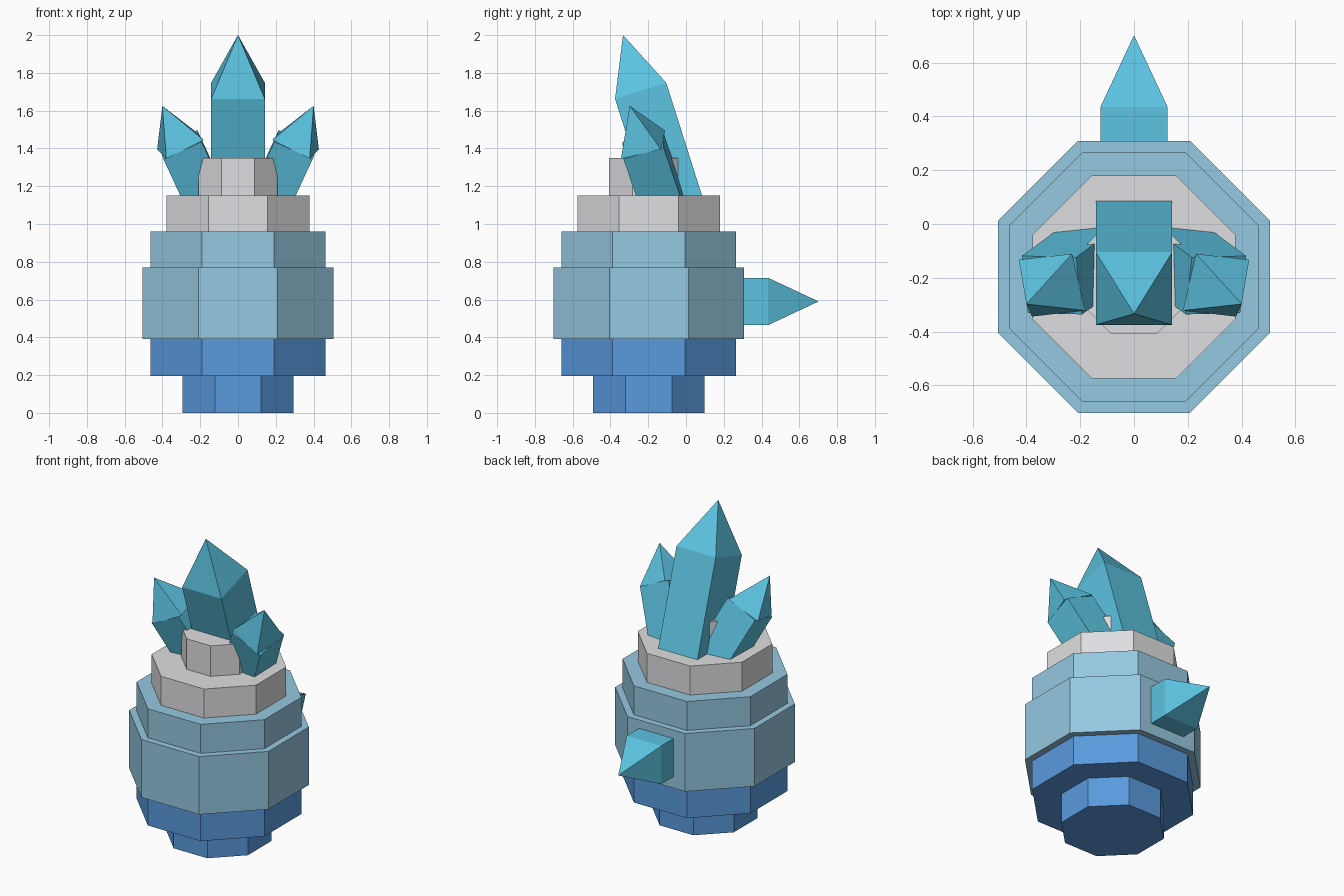
import bpy, bmesh, math
from mathutils import Vector, Matrix

if "Cube" in bpy.data.objects:
    bpy.data.objects.remove(bpy.data.objects["Cube"])

CY = -0.197  # y of the body axis


def material(name, rgb):
    m = bpy.data.materials.new(name)
    m.diffuse_color = [(c / 255) ** 2.2 for c in rgb] + [1.0]
    m.use_nodes = True
    m.node_tree.nodes["Principled BSDF"].inputs["Base Color"].default_value = m.diffuse_color
    return m


BLUE = material("deep blue", (90, 153, 221))
PALE = material("pale blue", (148, 199, 224))
GREY = material("light grey", (222, 222, 224))
CYAN = material("crystal cyan", (92, 194, 224))


def tier(name, apothem, z0, z1, mat):
    """Octagonal slab with a flat side facing front."""
    bpy.ops.mesh.primitive_cylinder_add(
        vertices=8, radius=apothem / math.cos(math.pi / 8), depth=z1 - z0,
        location=(0, CY, (z0 + z1) / 2), rotation=(0, 0, math.pi / 8))
    ob = bpy.context.object
    ob.name = name
    ob.data.materials.append(mat)


def crystal(name, shoulder, axis, side, half, length, tip, twist=0.0, flip=1):
    """Square shaft below the shoulder point with a pyramid tip above it."""
    a = Vector(axis).normalized()
    v = a.cross(Vector(side)).normalized()
    u = v.cross(a)
    place = Matrix((u, v, a)).transposed().to_4x4()
    place.translation = shoulder
    bm = bmesh.new()
    for sides, depth, top, turn in ((half, -length, half, twist), (half, tip, 0, 0)):
        z0, z1 = min(0, depth), max(0, depth)
        bmesh.ops.create_cone(
            bm, cap_ends=True, segments=4, depth=z1 - z0,
            radius1=sides * math.sqrt(2), radius2=top * math.sqrt(2),
            matrix=place @ Matrix.Translation((0, 0, (z0 + z1) / 2))
            @ Matrix.Rotation(math.pi / 4 + turn, 4, 'Z'))
    bmesh.ops.remove_doubles(bm, verts=[w for w in bm.verts], dist=0.0001)
    # mirrored copy for the opposite side
    bmesh.ops.scale(bm, vec=(flip, 1, 1), verts=bm.verts)
    bmesh.ops.recalc_face_normals(bm, faces=bm.faces)
    me = bpy.data.meshes.new(name)
    bm.to_mesh(me)
    bm.free()
    me.materials.append(CYAN)
    bpy.context.collection.objects.link(bpy.data.objects.new(name, me))


# Stacked octagonal body
tier("foot", 0.295, 0.0, 0.195, BLUE)
tier("lower_band", 0.463, 0.195, 0.39, BLUE)
tier("belly", 0.505, 0.39, 0.77, PALE)
tier("upper_band", 0.463, 0.77, 0.96, PALE)
tier("collar", 0.378, 0.96, 1.15, GREY)
tier("cap", 0.21, 1.15, 1.35, GREY)

# Crystals growing from the top
crystal("main_crystal", (0, -0.24, 1.705), (0, -0.302, 0.953), (1, 0, 0),
        0.142, 0.68, 0.31)
for label, s in (("right", 1), ("left", -1)):
    crystal(label + "_crystal", (0.305, -0.2275, 1.42), (0.095, -0.07, 0.205),
            (0.05, 0.22, 0.05), 0.111, 0.42, 0.237, math.radians(7.5), s)

# Spike on the back
crystal("back_spike", (0, 0.435, 0.59), (0, 1, 0), (1, 0, 0), 0.125, 0.25, 0.267)
